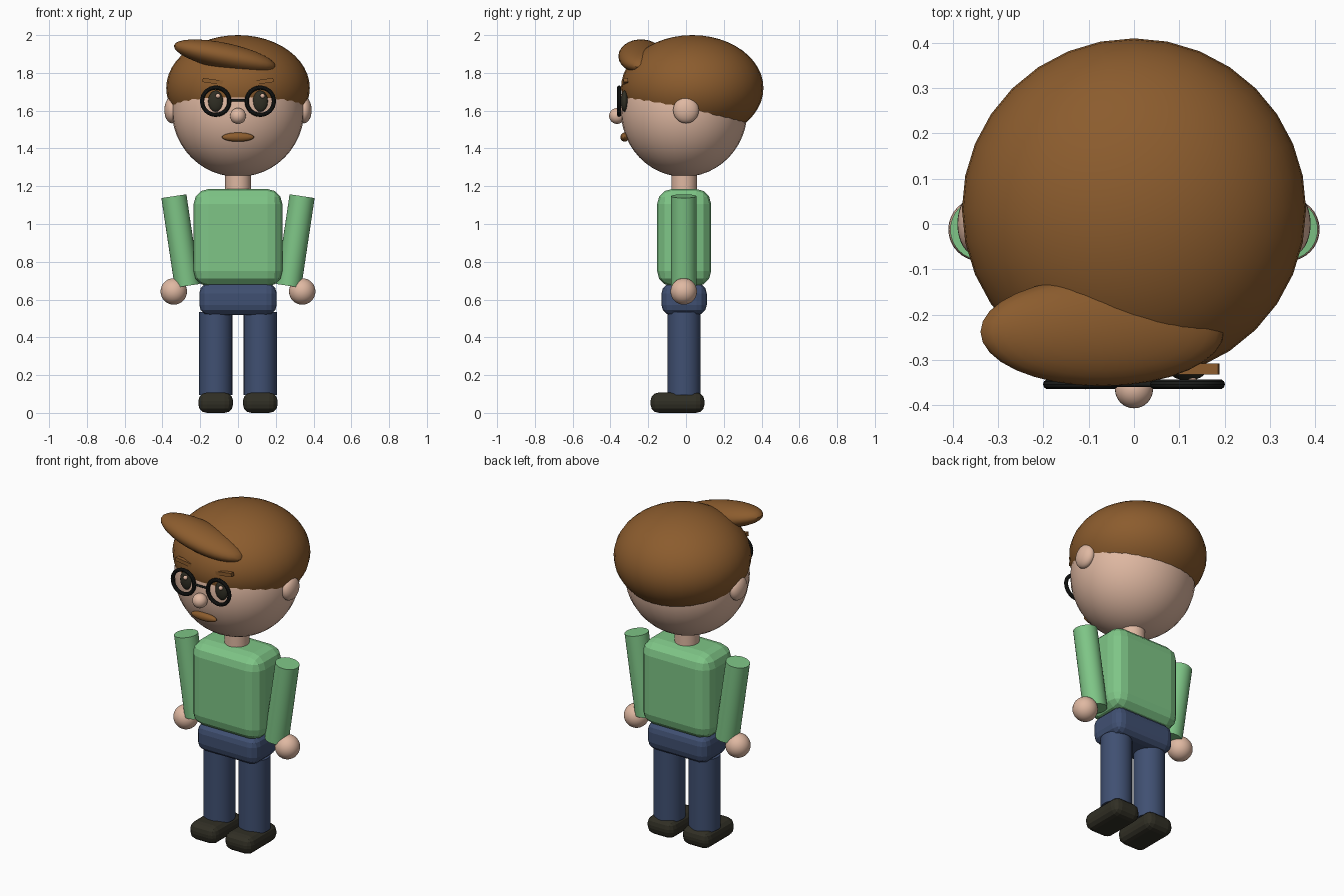
import bpy
from math import radians, pi

cube = bpy.data.objects.get("Cube")
if cube:
    bpy.data.objects.remove(cube, do_unlink=True)


def material(name, rgb):
    m = bpy.data.materials.new(name)
    m.use_nodes = True
    m.diffuse_color = (*rgb, 1)
    bsdf = next(n for n in m.node_tree.nodes if n.type == "BSDF_PRINCIPLED")
    bsdf.inputs["Base Color"].default_value = (*rgb, 1)
    return m


SKIN = material("skin", (0.74, 0.48, 0.36))
HAIR = material("brown hair", (0.26, 0.107, 0.027))
SHIRT = material("green shirt", (0.21, 0.56, 0.24))
JEANS = material("blue denim", (0.051, 0.08, 0.168))
DARK = material("dark leather", (0.03, 0.028, 0.018))
FRAME = material("black frame", (0.01, 0.011, 0.01))

MID = -0.01  # depth of the body's centre line


def finish(name, mat, smooth=True):
    obj = bpy.context.object
    obj.name = name
    obj.data.materials.append(mat)
    bpy.ops.object.transform_apply(location=False, rotation=False, scale=True)
    if smooth:
        bpy.ops.object.shade_smooth_by_angle(angle=radians(35))
    return obj


def ball(name, mat, loc, radii, tilt=0, segments=32, rings=16):
    bpy.ops.mesh.primitive_uv_sphere_add(segments=segments, ring_count=rings, radius=1,
                                         location=loc, rotation=(0, tilt, 0))
    bpy.context.object.scale = radii
    return finish(name, mat)


def tube(name, mat, loc, radius, length, tilt=0):
    bpy.ops.mesh.primitive_cylinder_add(vertices=32, radius=radius, depth=length,
                                        location=loc, rotation=(0, tilt, 0))
    return finish(name, mat)


def box(name, mat, loc, size, bevel=0, tilt=0):
    bpy.ops.mesh.primitive_cube_add(size=1, location=loc, rotation=(0, tilt, 0))
    bpy.context.object.scale = size
    obj = finish(name, mat, smooth=False)
    if bevel:
        mod = obj.modifiers.new("rounded edges", "BEVEL")
        mod.width = bevel
        mod.segments = 3
    return obj


# Head, hair and central face parts
ball("head", SKIN, (0, MID, 1.6), (0.35, 0.335, 0.35), rings=24)
ball("hair", HAIR, (0, 0.033, 1.72), (0.38, 0.377, 0.28), rings=24)
ball("fringe", HAIR, (-0.07, -0.238, 1.888), (0.275, 0.12, 0.07), radians(12))
ball("nose", SKIN, (0, -0.365, 1.572), (0.042, 0.042, 0.042))
ball("mouth", HAIR, (0, -0.325, 1.46), (0.085, 0.022, 0.024))
tube("glasses_bridge", FRAME, (0, -0.354, 1.655), 0.006, 0.1, pi / 2)

# Trunk
tube("neck", SKIN, (0, MID, 1.22), 0.068, 0.16)
box("torso", SHIRT, (0, MID, 0.928), (0.47, 0.286, 0.515), 0.08)
box("hips", JEANS, (0, MID, 0.602), (0.41, 0.24, 0.17), 0.055)

# Paired parts: left is +x
for side, s in (("left", 1), ("right", -1)):
    ball(f"{side}_ear", SKIN, (s * 0.35, 0.0, 1.603), (0.04, 0.068, 0.07))
    ball(f"{side}_eye", DARK, (s * 0.118, -0.325, 1.65), (0.04, 0.02, 0.056))
    ball(f"{side}_eye_glint", SKIN, (s * 0.118 + 0.012, -0.352, 1.678),
         (0.013, 0.013, 0.013), segments=16, rings=8)
    bpy.ops.mesh.primitive_torus_add(location=(s * 0.118, -0.354, 1.65), rotation=(pi / 2, 0, 0),
                                     major_radius=0.072, minor_radius=0.011,
                                     major_segments=32, minor_segments=10)
    finish(f"{side}_glasses_ring", FRAME)
    box(f"{side}_eyebrow", HAIR, (s * 0.133, -0.32, 1.755), (0.11, 0.024, 0.022),
        tilt=-s * radians(8))
    tube(f"{side}_arm", SHIRT, (s * 0.304, -0.012, 0.91), 0.067, 0.48, s * radians(8.5))
    ball(f"{side}_hand", SKIN, (s * 0.34, -0.012, 0.643), (0.07, 0.07, 0.07))
    tube(f"{side}_leg", JEANS, (s * 0.118, MID, 0.315), 0.088, 0.44)
    box(f"{side}_shoe", DARK, (s * 0.118, -0.045, 0.054), (0.184, 0.286, 0.108), 0.045)
